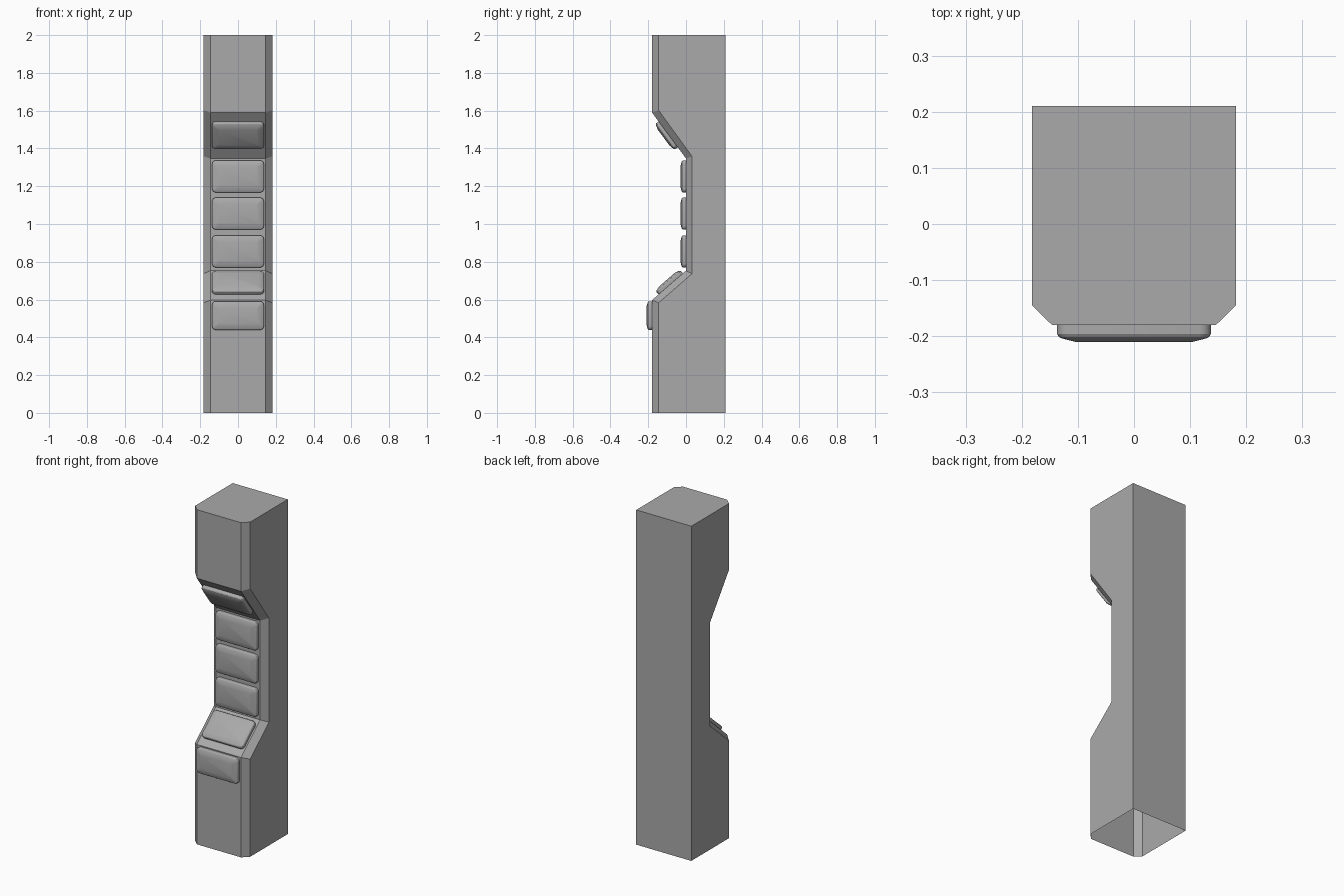
import bpy, bmesh, math
from mathutils import Matrix, Vector

cube = bpy.data.objects.get("Cube")
if cube:
    bpy.data.objects.remove(cube, do_unlink=True)

grey = bpy.data.materials.new("mid_grey")
grey.use_nodes = True
color = (0.4, 0.4, 0.4, 1)
grey.diffuse_color = color
grey.node_tree.nodes["Principled BSDF"].inputs["Base Color"].default_value = color


def skin(name, rings):
    """Join closed rings of points into a skin with only the last ring capped."""
    bm = bmesh.new()
    loops = [[bm.verts.new(p) for p in ring] for ring in rings]
    n = len(loops[0])
    for a, b in zip(loops, loops[1:]):
        for i in range(n):
            j = (i + 1) % n
            bm.faces.new((a[i], a[j], b[j], b[i]))
    bm.faces.new(loops[-1])
    mesh = bpy.data.meshes.new(name)
    bm.to_mesh(mesh)
    bm.free()
    mesh.materials.append(grey)
    obj = bpy.data.objects.new(name, mesh)
    bpy.context.collection.objects.link(obj)
    return obj


# Column: hollow shell, open underneath, with a recessed chamfered front
HALF, FRONT, BACK = 0.182, 0.146, 0.21
# front y, front z, chamfer y, chamfer z
stations = [(-0.18, 0, -0.145, 0), (-0.18, 0.597, -0.145, 0.583),
            (0, 0.753, 0.032, 0.737), (0, 1.347, 0.032, 1.358),
            (-0.18, 1.59, -0.145, 1.602), (-0.18, 2, -0.145, 2)]
skin("column", [[(-HALF, BACK, cz), (-HALF, cy, cz), (-FRONT, fy, fz),
                 (FRONT, fy, fz), (HALF, cy, cz), (HALF, BACK, cz)]
                for fy, fz, cy, cz in stations])


def rounded_rect(half_w, half_h, radius, height, steps=4):
    ring = []
    for corner, (sx, sy) in enumerate(((1, 1), (-1, 1), (-1, -1), (1, -1))):
        for k in range(steps + 1):
            a = math.pi / 2 * (corner + k / steps)
            ring.append(Vector((sx * (half_w - radius) + radius * math.cos(a),
                                sy * (half_h - radius) + radius * math.sin(a), height)))
    return ring


def pad(name, y, z, tilt=0, half_h=0.085):
    """Raised pad with a stepped soft edge; tilt leans its face upward."""
    place = Matrix.Translation((0, y, z)) @ Matrix.Rotation(math.pi / 2 - tilt, 4, "X")
    # inset from the outline, height, corner radius
    layers = [(0, 0, 0.02), (0, 0.016, 0.02), (0.003, 0.021, 0.018),
              (0.009, 0.024, 0.014), (0.032, 0.03, 0.008)]
    obj = skin(name, [[place @ p for p in rounded_rect(0.137 - i, half_h - i, r, h)]
                      for i, h, r in layers])
    bpy.ops.object.select_all(action="DESELECT")
    bpy.context.view_layer.objects.active = obj
    obj.select_set(True)
    bpy.ops.object.shade_smooth_by_angle(angle=math.radians(30))


# Pads down the front: sloped, three in the recess, sloped, one below
pad("upper_slope_pad", -0.094, 1.475, -math.atan2(0.18, 0.243))
for i, z in enumerate((1.252, 1.055, 0.855)):
    pad(f"recess_pad_{i + 1}", 0, z)
pad("lower_slope_pad", -0.081, 0.683, math.atan2(0.18, 0.156))
pad("bottom_pad", -0.18, 0.515, 0, 0.076)
